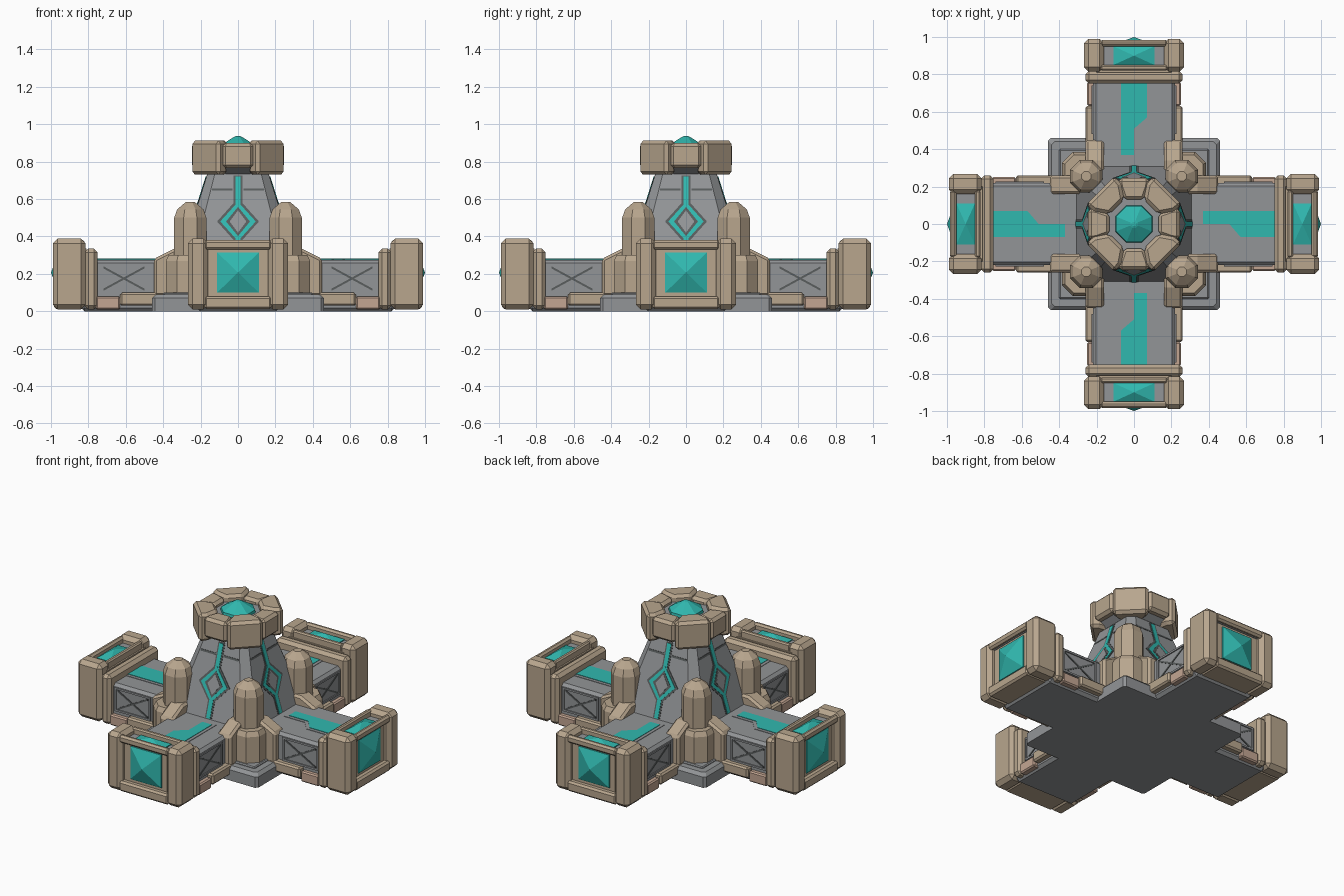
import bpy, bmesh
from math import pi
from mathutils import Matrix, Vector

if "Cube" in bpy.data.objects:
    bpy.data.objects.remove(bpy.data.objects["Cube"])


def material(name, rgb):
    m = bpy.data.materials.new(name)
    m.use_nodes = True
    m.diffuse_color = (*rgb, 1)
    m.node_tree.nodes["Principled BSDF"].inputs["Base Color"].default_value = (*rgb, 1)
    return m


TAN = material("sand_stone", (0.48, 0.38, 0.27))
PINK = material("rose_stone", (0.55, 0.38, 0.29))
GREY = material("grey_metal", (0.29, 0.30, 0.31))
DARK = material("dark_groove", (0.10, 0.11, 0.11))
TEAL = material("teal_crystal", (0.03, 0.48, 0.43))
OCT = 0.586  # corner cut that makes a square a regular octagon


def finish(name, bm, mat, bevel=0, turns=4, mirror=False):
    """Turn a bmesh into one object per quarter turn."""
    bmesh.ops.remove_doubles(bm, verts=bm.verts, dist=0.0001)
    if mirror:
        copy = bmesh.ops.duplicate(bm, geom=bm.verts[:] + bm.edges[:] + bm.faces[:])
        for item in copy["geom"]:
            if isinstance(item, bmesh.types.BMVert):
                item.co.x *= -1
    bmesh.ops.recalc_face_normals(bm, faces=bm.faces)
    mesh = bpy.data.meshes.new(name)
    bm.to_mesh(mesh)
    bm.free()
    mesh.materials.append(mat)
    for i in range(turns):
        ob = bpy.data.objects.new(f"{name}_{i + 1}" if turns > 1 else name, mesh)
        ob.rotation_euler.z = i * pi / 2
        bpy.context.collection.objects.link(ob)
        if bevel:
            mod = ob.modifiers.new("bevel", "BEVEL")
            mod.width = bevel
            mod.segments = 1
            mod.angle_limit = 0.6


def skin(rings):
    """Join equal rings of points into a closed solid."""
    bm = bmesh.new()
    loops = [[bm.verts.new(p) for p in ring] for ring in rings]
    n = len(loops[0])
    for a, b in zip(loops, loops[1:]):
        for i in range(n):
            j = (i + 1) % n
            bm.faces.new((a[i], a[j], b[j], b[i]))
    bm.faces.new(loops[0][::-1])
    bm.faces.new(loops[-1])
    return bm


def loft(name, mat, sections, centre=(0, 0), matrix=None, **kw):
    """Stack cut-corner rectangles: half x, half y, corner cut, height."""
    rings = []
    for hx, hy, c, z in sections:
        corners = [(hx, c - hy), (hx, hy - c), (hx - c, hy), (c - hx, hy),
                   (-hx, hy - c), (-hx, c - hy), (c - hx, -hy), (hx - c, -hy)]
        rings.append([Vector((x + centre[0], y + centre[1], z)) for x, y in corners])
    bm = skin(rings)
    if matrix:
        bm.transform(matrix)
    finish(name, bm, mat, **kw)


def box(name, mat, x, y, z, **kw):
    bm = skin([[(x[0], y[0], h), (x[1], y[0], h), (x[1], y[1], h), (x[0], y[1], h)] for h in z])
    finish(name, bm, mat, **kw)


def prism(name, mat, points, place, d0, d1, **kw):
    """Extrude an outline on a surface given by place(u, v, depth)."""
    finish(name, skin([[place(u, v, d) for u, v in points] for d in (d0, d1)]), mat, **kw)


def on_arm(u, v, d):
    return (u, v, 0.275 + d)


def on_arm_side(u, v, d):
    return (0.22 + d, -u, v)


def on_tower(u, v, d):
    return (u, -(0.31 - (v - 0.27) * 0.315) - d, v)


def rect(u0, u1, v0, v1):
    return [(u0, v0), (u1, v0), (u1, v1), (u0, v1)]


def diamond(w, h):
    return [(0, 0.48 - h), (w, 0.48), (0, 0.48 + h), (-w, 0.48)]


# Stepped base platform
loft("base_platform", GREY, [(0.46, 0.46, 0.015, 0), (0.46, 0.46, 0.015, 0.07),
                             (0.44, 0.44, 0.015, 0.09)], turns=1)
box("base_step", GREY, (-0.4, 0.4), (-0.4, 0.4), (0.05, 0.1), turns=1, bevel=0.006)

# Four arms with inlaid strips and crossed side panels
box("arm", GREY, (-0.22, 0.22), (-0.84, -0.15), (0, 0.275), bevel=0.018)
prism("strip_border", GREY, [(-0.09, -0.76), (0.09, -0.76), (0.09, -0.35), (-0.02, -0.35),
                             (-0.02, -0.5), (-0.09, -0.56)], on_arm, -0.01, 0.003)
prism("strip", TEAL, [(-0.07, -0.76), (0.07, -0.76), (0.07, -0.37), (0, -0.37),
                      (0, -0.51), (-0.07, -0.57)], on_arm, -0.01, 0.006)
for v in (0.1, 0.243):
    prism("panel_rail", GREY, rect(0.48, 0.74, v, v + 0.012), on_arm_side, -0.01, 0.007, mirror=True)
for u in (0.48, 0.728):
    prism("panel_post", GREY, rect(u, u + 0.012, 0.1, 0.25), on_arm_side, -0.01, 0.007, mirror=True)
for a, b in ((0.115, 0.235), (0.235, 0.115)):
    prism("panel_brace", DARK, [(0.5, a - 0.006), (0.72, b - 0.006), (0.72, b + 0.006), (0.5, a + 0.006)],
          on_arm_side, -0.01, 0.004, mirror=True)

# Stone trim along the arms
box("arm_trim", TAN, (0.19, 0.26), (-0.63, -0.25), (0.03, 0.1), mirror=True, bevel=0.01)
box("arm_foot", PINK, (0.19, 0.25), (-0.76, -0.63), (0.01, 0.08), mirror=True, bevel=0.008)
prism("arm_buttress", TAN, [(0.27, 0.08), (0.45, 0.08), (0.45, 0.28), (0.34, 0.335), (0.27, 0.335)],
      on_arm_side, -0.06, 0.04, mirror=True, bevel=0.014)

# Collar and window-framed end block
box("end_collar", TAN, (-0.26, 0.26), (-0.82, -0.75), (0.01, 0.335), bevel=0.02)
box("end_core", TAN, (-0.2, 0.2), (-0.95, -0.81), (0.02, 0.335))
box("end_post", TAN, (0.16, 0.268), (-0.99, -0.815), (0.01, 0.388), mirror=True, bevel=0.025)
box("end_sill", TAN, (-0.18, 0.18), (-0.985, -0.82), (0.012, 0.08), bevel=0.012)
box("end_lintel", TAN, (-0.18, 0.18), (-0.985, -0.95), (0.33, 0.38), bevel=0.012)
box("end_back_rail", TAN, (-0.18, 0.18), (-0.85, -0.82), (0.3, 0.38), bevel=0.008)
box("roof_window", GREY, (-0.165, 0.165), (-0.955, -0.84), (0.33, 0.342))
loft("roof_crystal", TEAL, [(0.11, 0.05, 0, 0.335), (0.11, 0.05, 0, 0.348), (0.0, 0.0, 0, 0.378)],
     centre=(0, -0.9))
loft("end_crystal", TEAL, [(0.112, 0.108, 0, 0.94), (0.112, 0.108, 0, 0.957), (0, 0, 0, 1.0)],
     centre=(0, 0.207), matrix=Matrix.Rotation(pi / 2, 4, "X"))

# Pointed corner columns
loft("column_base", TAN, [(r, r, r * OCT, z) for r, z in
                          ((0.1, 0.08), (0.1, 0.27), (0.085, 0.3))], centre=(0.285, 0.285))
loft("column_shaft", TAN, [(r, r, r * OCT, z) for r, z in
                           ((0.086, 0.25), (0.086, 0.5), (0.07, 0.545), (0.025, 0.583))],
     centre=(0.255, 0.255))

# Tapered tower
loft("tower", GREY, [(0.325, 0.325, 0.07, 0.22), (0.165, 0.165, 0.04, 0.73),
                     (0.13, 0.13, 0.04, 0.76)], turns=1)
prism("line_groove", DARK, rect(-0.024, 0.024, 0.28, 0.725), on_tower, -0.01, 0.002)
prism("diamond_groove", DARK, diamond(0.112, 0.125), on_tower, -0.01, 0.003)
prism("tower_line", TEAL, rect(-0.014, 0.014, 0.28, 0.72), on_tower, -0.01, 0.005)
prism("tower_diamond", TEAL, diamond(0.095, 0.105), on_tower, -0.01, 0.006)
prism("diamond_inner_groove", DARK, diamond(0.064, 0.078), on_tower, -0.01, 0.0075)
prism("diamond_centre", GREY, diamond(0.045, 0.06), on_tower, -0.01, 0.009)
prism("tower_slot", DARK, rect(0.03, 0.138, 0.645, 0.657), on_tower, -0.01, 0.002, mirror=True)

# Crown of eight blocks around the top crystal
loft("crown_core", GREY, [(r, r, r * OCT, z) for r, z in
                          ((0.16, 0.735), (0.215, 0.775), (0.215, 0.868))], turns=1)
for name, half, out, low, high, angle in (("crown_side_block", 0.084, 0.246, 0.765, 0.9, 0),
                                          ("crown_corner_block", 0.108, 0.255, 0.73, 0.912, pi / 4)):
    spin = Matrix.Rotation(angle, 3, "Z")
    prism(name, TAN, [(-half, -out), (half, -out), (half * 0.95, -0.2), (0.055, -0.13), (-0.055, -0.13),
                      (-half * 0.95, -0.2)],
          lambda u, v, d: spin @ Vector((u, v, d)), low, high, bevel=0.018)
loft("top_crystal", TEAL, [(r, r, r * OCT, z) for r, z in
                           ((0.1, 0.86), (0.096, 0.885), (0.022, 0.932), (0.012, 0.936))], turns=1)
